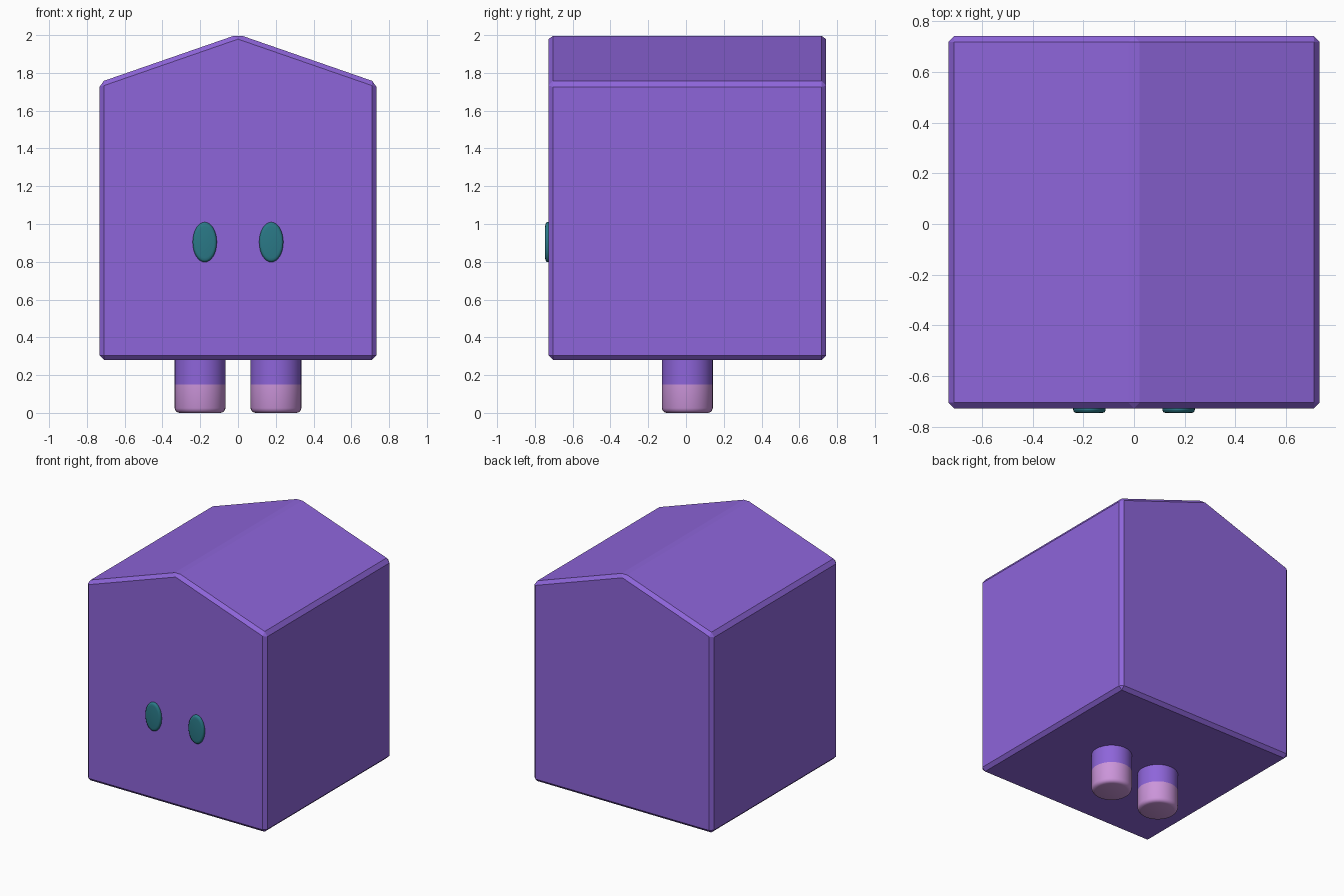
import bpy, bmesh, math
from mathutils import Vector

if "Cube" in bpy.data.objects:
    bpy.data.objects.remove(bpy.data.objects["Cube"])

CY = 0.007  # body centre in y


def material(name, color):
    m = bpy.data.materials.new(name)
    m.diffuse_color = (*color, 1)
    m.use_nodes = True
    m.node_tree.nodes["Principled BSDF"].inputs["Base Color"].default_value = m.diffuse_color
    return m


PURPLE = material("purple", (0.27, 0.13, 0.70))
PINK = material("pink", (0.60, 0.30, 0.70))
TEAL = material("teal", (0.023, 0.19, 0.24))


def make_object(name, bm, mats):
    bmesh.ops.recalc_face_normals(bm, faces=bm.faces)
    me = bpy.data.meshes.new(name)
    bm.to_mesh(me)
    bm.free()
    for m in mats:
        me.materials.append(m)
    ob = bpy.data.objects.new(name, me)
    bpy.context.collection.objects.link(ob)
    return ob


def smooth(ob, angle=40):
    bpy.ops.object.select_all(action='DESELECT')
    ob.select_set(True)
    bpy.context.view_layer.objects.active = ob
    bpy.ops.object.shade_smooth_by_angle(angle=math.radians(angle))


def lathe(name, profile, mats, mat_index, segments=32):
    """Solid of revolution about z; profile is (radius, z) from bottom to top."""
    bm = bmesh.new()
    rings = [[bm.verts.new((r * math.cos(2 * math.pi * i / segments),
                            r * math.sin(2 * math.pi * i / segments), z))
              for i in range(segments)] for r, z in profile]
    for k, (a, b) in enumerate(zip(rings, rings[1:])):
        for i in range(segments):
            j = (i + 1) % segments
            bm.faces.new((a[i], a[j], b[j], b[i])).material_index = mat_index[k]
    bm.faces.new(rings[0]).material_index = mat_index[0]
    bm.faces.new(rings[-1]).material_index = mat_index[-1]
    return make_object(name, bm, mats)


# House-shaped body: gable profile extruded front to back, chamfered edges
bm = bmesh.new()
gable = [(-0.733, 0.28), (0.733, 0.28), (0.733, 1.75), (0, 2.004), (-0.733, 1.75)]
front = bm.faces.new([bm.verts.new((x, CY - 0.735, z)) for x, z in gable])
ext = bmesh.ops.extrude_face_region(bm, geom=[front], use_keep_orig=True)
bmesh.ops.translate(bm, vec=Vector((0, 1.47, 0)),
                    verts=[v for v in ext["geom"] if isinstance(v, bmesh.types.BMVert)])
bmesh.ops.recalc_face_normals(bm, faces=bm.faces)
bmesh.ops.bevel(bm, geom=bm.edges[:], offset=0.024, segments=1,
                affect='EDGES', profile=0.5)
make_object("body", bm, [PURPLE])

for side, s in (("left", -1), ("right", 1)):
    # Two-tone leg with a softly rounded foot
    leg = lathe(side + "_leg",
                [(0.110, 0.0), (0.122, 0.004), (0.130, 0.012), (0.135, 0.025),
                 (0.135, 0.15), (0.135, 0.30)],
                [PURPLE, PINK], [1, 1, 1, 1, 0])
    leg.location = (s * 0.201, CY, 0)
    smooth(leg)

    # Oval eye: flattened disc with rounded rim, facing the front
    eye = lathe(side + "_eye",
                [(1.0, -0.02), (1.0, 0.006), (0.97, 0.012), (0.90, 0.016), (0.78, 0.018)],
                [TEAL], [0, 0, 0, 0])
    eye.scale = (0.064, 0.106, 1)
    eye.rotation_euler = (math.radians(90), 0, 0)
    eye.location = (s * 0.176, CY - 0.735, 0.904)
    smooth(eye)
